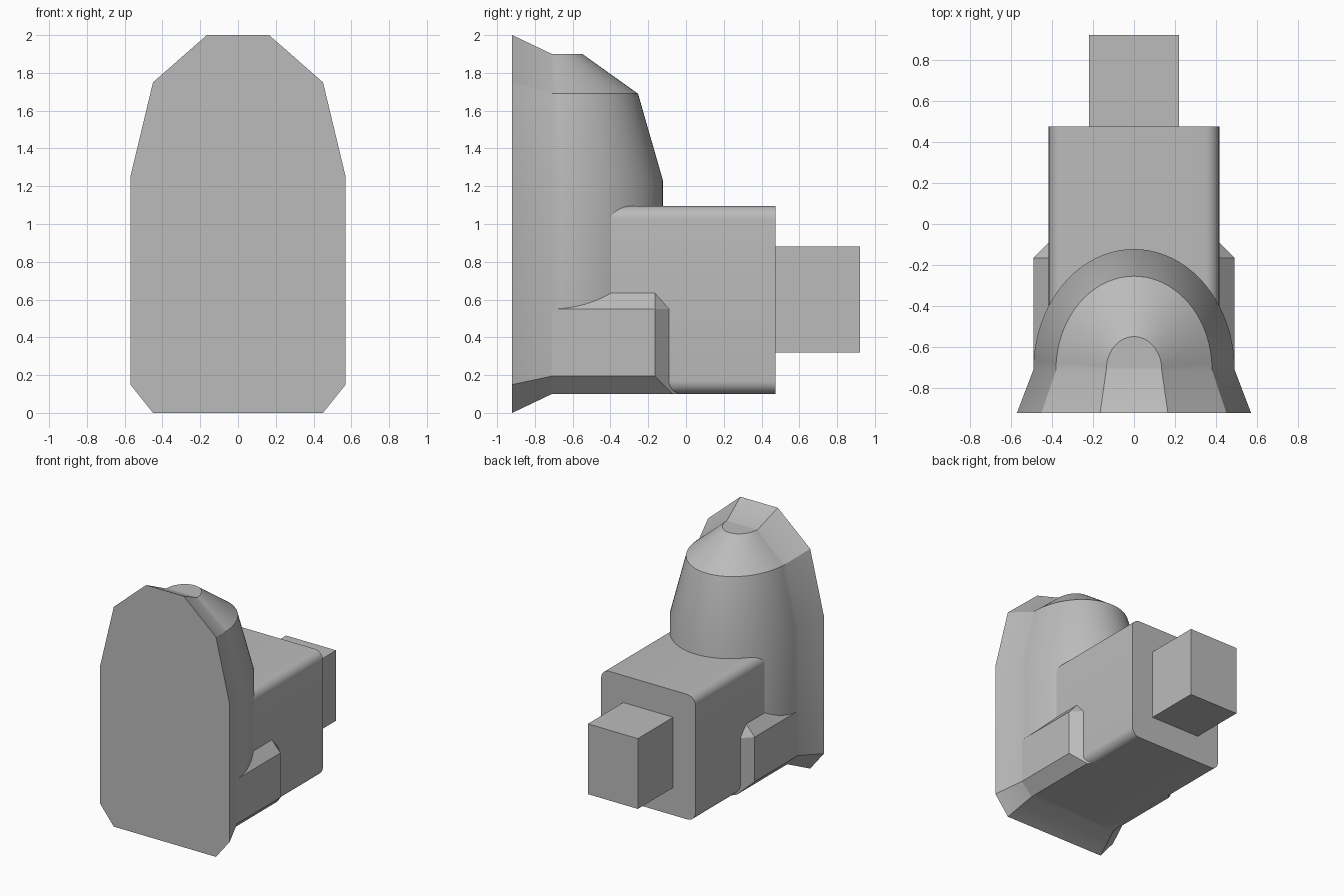
import bpy, bmesh, math

cube = bpy.data.objects.get("Cube")
if cube:
    bpy.data.objects.remove(cube, do_unlink=True)

# One plain grey for the whole model
grey = bpy.data.materials.new("plain grey")
grey.use_nodes = True
colour = (0.5, 0.5, 0.5, 1)
grey.diffuse_color = colour
grey.node_tree.nodes["Principled BSDF"].inputs["Base Color"].default_value = colour


def finish(name, bm):
    bmesh.ops.recalc_face_normals(bm, faces=bm.faces)
    mesh = bpy.data.meshes.new(name)
    bm.to_mesh(mesh)
    bm.free()
    mesh.materials.append(grey)
    ob = bpy.data.objects.new(name, mesh)
    bpy.context.collection.objects.link(ob)
    bpy.ops.object.select_all(action='DESELECT')
    ob.select_set(True)
    bpy.context.view_layer.objects.active = ob
    bpy.ops.object.shade_smooth_by_angle(angle=math.radians(30))
    return ob


def box(name, half_x, y0, y1, z0, z1, radius=0):
    bm = bmesh.new()
    bmesh.ops.create_cube(bm, size=1)
    for v in bm.verts:
        v.co.x *= 2 * half_x
        v.co.y = y1 if v.co.y > 0 else y0
        v.co.z = z1 if v.co.z > 0 else z0
    if radius:  # round only the edges running along y
        edges = [e for e in bm.edges
                 if abs(e.verts[0].co.y - e.verts[1].co.y) > 0.01]
        bmesh.ops.bevel(bm, geom=edges, offset=radius, segments=8,
                        profile=0.5, affect='EDGES')
    return finish(name, bm)


# Domed housing flaring forward into the flat front plate
FRONT, NECK, SEG = -0.92, -0.71, 40
# plate half width, plate height, housing half width, housing height
levels = [(0.45, 0.0, 0.395, 0.10), (0.57, 0.15, 0.49, 0.195),
          (0.57, 1.25, 0.49, 1.23), (0.45, 1.75, 0.38, 1.69),
          (0.165, 2.0, 0.135, 1.90)]
bm = bmesh.new()
rings = []
for pw, pz, hw, hz in levels:
    pts = [(pw, FRONT, pz)]
    for i in range(SEG + 1):
        a = math.pi * i / SEG
        pts.append((hw * math.cos(a), NECK + 1.2 * hw * math.sin(a), hz))
    pts.append((-pw, FRONT, pz))
    rings.append([bm.verts.new(p) for p in pts])
for low, high in zip(rings, rings[1:]):
    for i in range(len(low)):
        j = (i + 1) % len(low)
        bm.faces.new((low[i], low[j], high[j], high[i]))
for ring in (rings[0], rings[-1]):
    bm.faces.new((ring[0], ring[1], ring[-2], ring[-1]))
    bm.faces.new(ring[1:-1])
finish("domed_housing_and_plate", bm)

# Chamfered lower block showing as a shoulder on each side
bm = bmesh.new()
for s in (-1, 1):
    for y in (NECK, -0.165):
        for x, z in ((0.49, 0.195), (0.49, 0.55), (0.395, 0.10), (0.41, 0.64)):
            bm.verts.new((s * x, y, z))
    for x, y, z in ((0.41, -0.085, 0.55), (0.345, -0.02, 0.55),
                    (0.395, -0.07, 0.10), (0.345, -0.02, 0.10)):
        bm.verts.new((s * x, y, z))
hull = bmesh.ops.convex_hull(bm, input=bm.verts)
bmesh.ops.delete(bm, geom=[v for v in bm.verts if not v.link_faces],
                 context='VERTS')
bmesh.ops.dissolve_limit(bm, angle_limit=0.02, verts=bm.verts, edges=bm.edges)
finish("shoulder_block", bm)

# Rounded rear body and the square stub behind it
box("rear_body", 0.415, -0.65, 0.475, 0.10, 1.095, radius=0.07)
box("rear_stub", 0.22, 0.40, 0.92, 0.32, 0.88)
